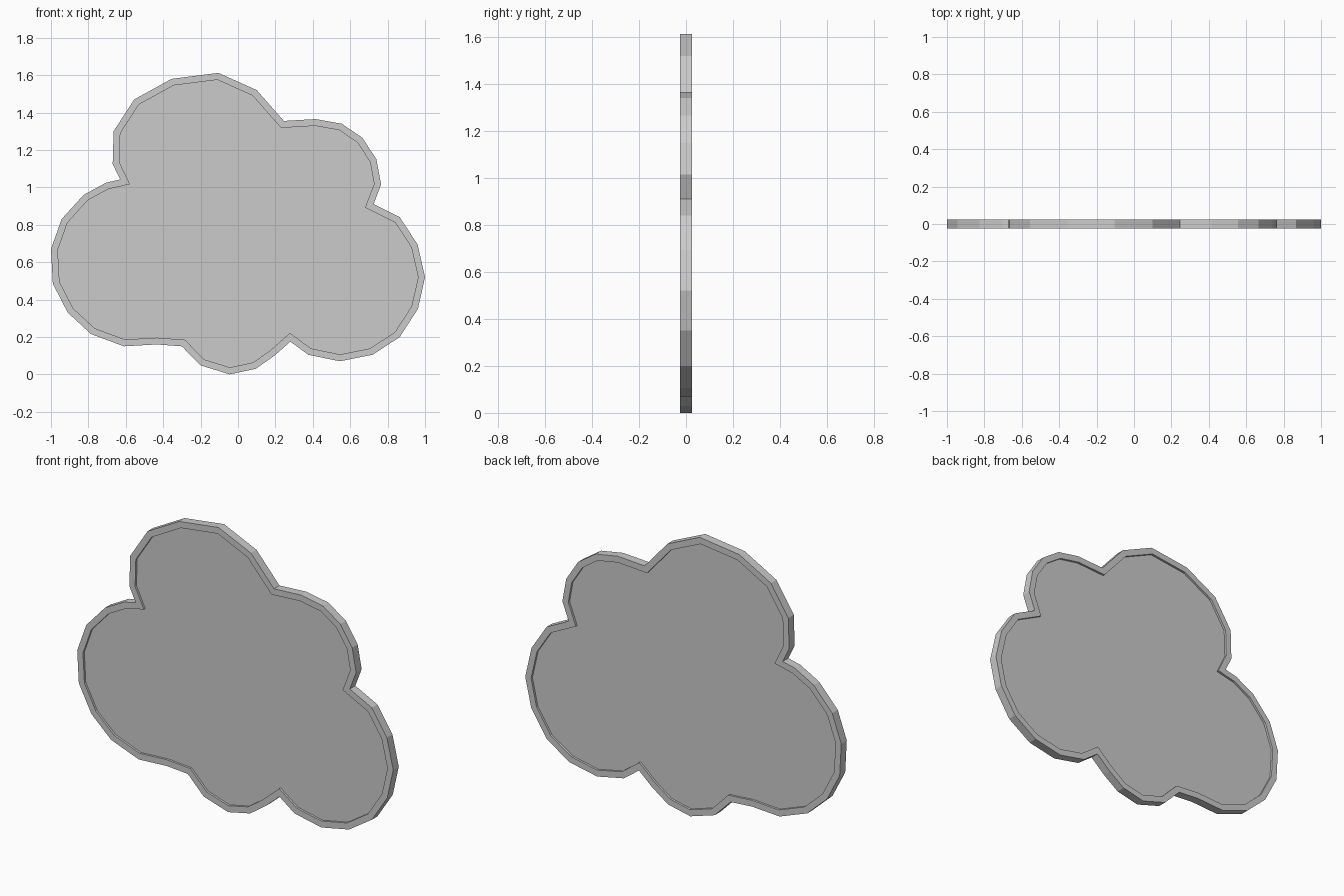
import bpy, bmesh
from mathutils import Vector

if "Cube" in bpy.data.objects:
    bpy.data.objects.remove(bpy.data.objects["Cube"])

HALF = 0.025      # half thickness of the rim
RIM = 0.036       # rim width
RECESS = 0.0125   # depth of the sunken panel on each side

# Cloud silhouette (x, z), one line per puff
OUTLINE = [
    # top puff
    (-0.67, 1.125), (-0.665, 1.30), (-0.555, 1.47), (-0.355, 1.58), (-0.105, 1.612), (0.10, 1.52),
    # upper right puff
    (0.245, 1.355), (0.415, 1.365), (0.555, 1.34), (0.665, 1.265), (0.74, 1.15), (0.765, 1.015),
    # lower right puff
    (0.725, 0.91), (0.865, 0.84), (0.96, 0.695), (1.0, 0.52), (0.962, 0.35), (0.865, 0.20),
    (0.72, 0.105), (0.545, 0.07), (0.375, 0.105),
    # bottom puff
    (0.28, 0.175), (0.195, 0.10), (0.095, 0.03), (-0.045, 0.0), (-0.20, 0.048),
    # left puff
    (-0.30, 0.15), (-0.435, 0.16), (-0.61, 0.15), (-0.785, 0.215), (-0.91, 0.33), (-0.99, 0.485),
    (-1.0, 0.67), (-0.943, 0.83), (-0.825, 0.96), (-0.705, 1.025), (-0.63, 1.042),
]

bm = bmesh.new()

# Solid slab
front = bm.faces.new([bm.verts.new((x, -HALF, z)) for x, z in OUTLINE])
back = bm.faces.new([bm.verts.new((x, HALF, z)) for x, z in OUTLINE])
n = len(OUTLINE)
for i in range(n):
    j = (i + 1) % n
    bm.faces.new([front.verts[i], front.verts[j], back.verts[j], back.verts[i]])
bmesh.ops.recalc_face_normals(bm, faces=bm.faces[:])

# Raised rim with a sunken panel on both sides
for face, direction in ((front, 1), (back, -1)):
    bmesh.ops.inset_region(bm, faces=[face], thickness=RIM, use_even_offset=True)
    panel = bmesh.ops.extrude_discrete_faces(bm, faces=[face])["faces"][0]
    bmesh.ops.translate(bm, verts=panel.verts[:], vec=Vector((0, direction * RECESS, 0)))

mesh = bpy.data.meshes.new("cloud_plaque")
bm.to_mesh(mesh)
bm.free()
bpy.context.collection.objects.link(bpy.data.objects.new("cloud_plaque", mesh))
